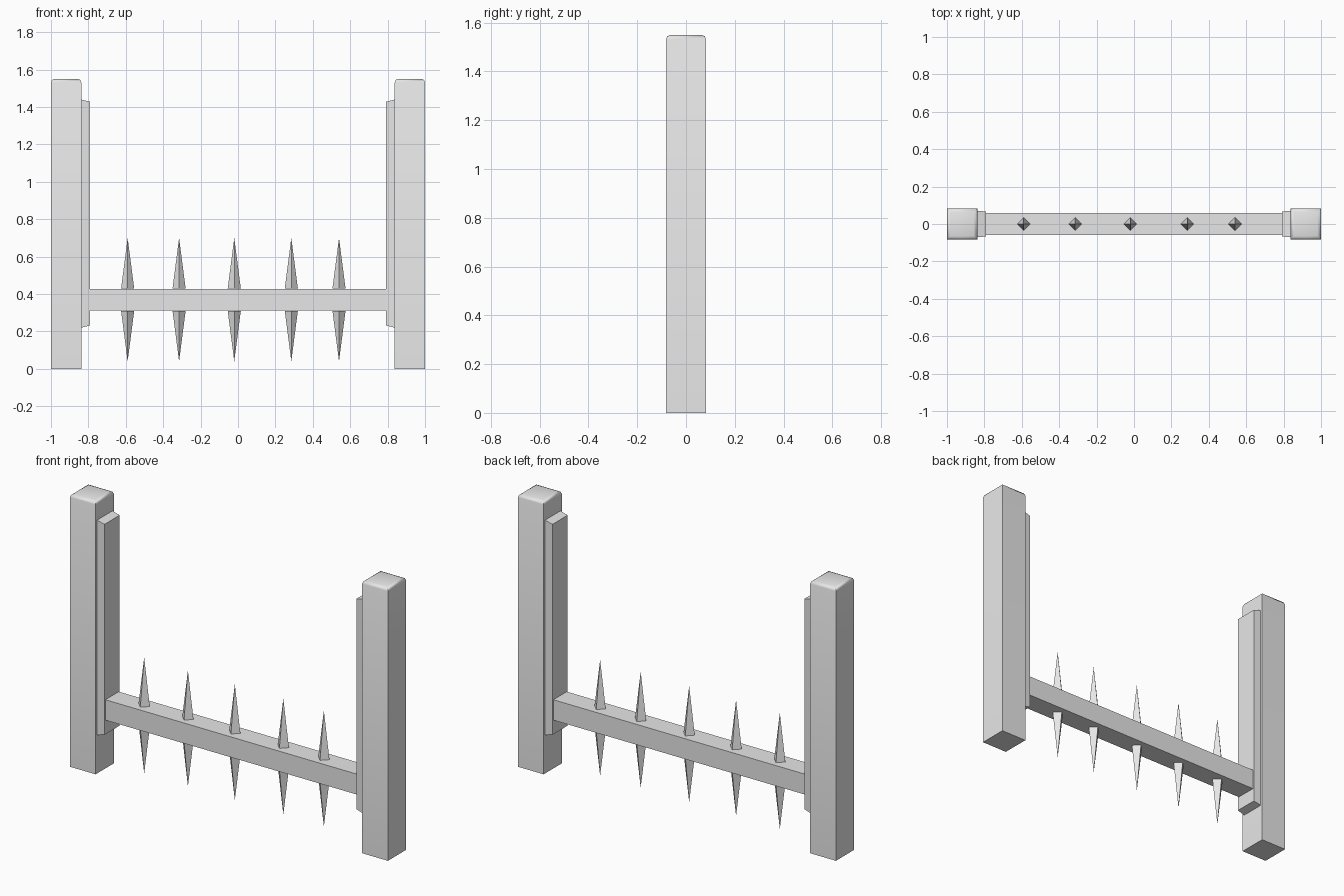
import bpy, bmesh, math
from mathutils import Matrix

cube = bpy.data.objects.get("Cube")
if cube:
    bpy.data.objects.remove(cube, do_unlink=True)

grey = bpy.data.materials.new("plain_grey")
grey.use_nodes = True
colour = (0.8, 0.8, 0.8, 1)
grey.diffuse_color = colour
grey.node_tree.nodes["Principled BSDF"].inputs["Base Color"].default_value = colour


def finish(name, bm):
    bmesh.ops.recalc_face_normals(bm, faces=bm.faces)
    mesh = bpy.data.meshes.new(name)
    bm.to_mesh(mesh)
    bm.free()
    mesh.materials.append(grey)
    obj = bpy.data.objects.new(name, mesh)
    bpy.context.collection.objects.link(obj)
    return obj


def box(lo, hi):
    bm = bmesh.new()
    bmesh.ops.create_cube(bm, size=1)
    for v in bm.verts:
        v.co = [(a + b) / 2 + c * (b - a) for a, b, c in zip(lo, hi, v.co)]
    return bm


def post(name, side):
    x = side * 0.919
    bm = box((x - 0.081, -0.082, 0), (x + 0.081, 0.082, 1.55))
    # Soft bevel around the top
    top = [e for e in bm.edges if all(v.co.z > 1.5 for v in e.verts)]
    bmesh.ops.bevel(bm, geom=top, offset=0.018, segments=2, profile=0.5,
                    affect='EDGES')
    obj = finish(name, bm)
    bpy.ops.object.select_all(action='DESELECT')
    obj.select_set(True)
    bpy.context.view_layer.objects.active = obj
    bpy.ops.object.shade_smooth_by_angle(angle=math.radians(50))


def panel(name, side):
    a, b = sorted((side * 0.792, side * 0.838))
    bm = box((a, -0.07, 0.22), (b, 0.07, 1.44))
    # Slanted ends on the inner face
    for v in bm.verts:
        if abs(v.co.x) < 0.8:
            v.co.z += 0.012 if v.co.z < 1 else -0.012
            v.co.y *= 0.96
    finish(name, bm)


def spike(name, x, direction):
    bm = bmesh.new()
    bmesh.ops.create_cone(bm, cap_ends=True, segments=4, radius1=0.035,
                          radius2=0, depth=0.27)
    bm.transform(Matrix.Translation((0, 0, 0.06 + 0.135)))
    bm.transform(Matrix.Diagonal((1, 1, direction, 1)))
    bm.transform(Matrix.Translation((x, 0, 0.37)))
    finish(name, bm)


for label, side in (("left", 1), ("right", -1)):
    post(label + "_post", side)
    panel(label + "_panel", side)

finish("rail", box((-0.795, -0.06, 0.312), (0.795, 0.06, 0.428)))

for i, x in enumerate((-0.59, -0.315, -0.02, 0.285, 0.54), 1):
    spike(f"upper_spike_{i}", x, 1)
    spike(f"lower_spike_{i}", x, -1)
